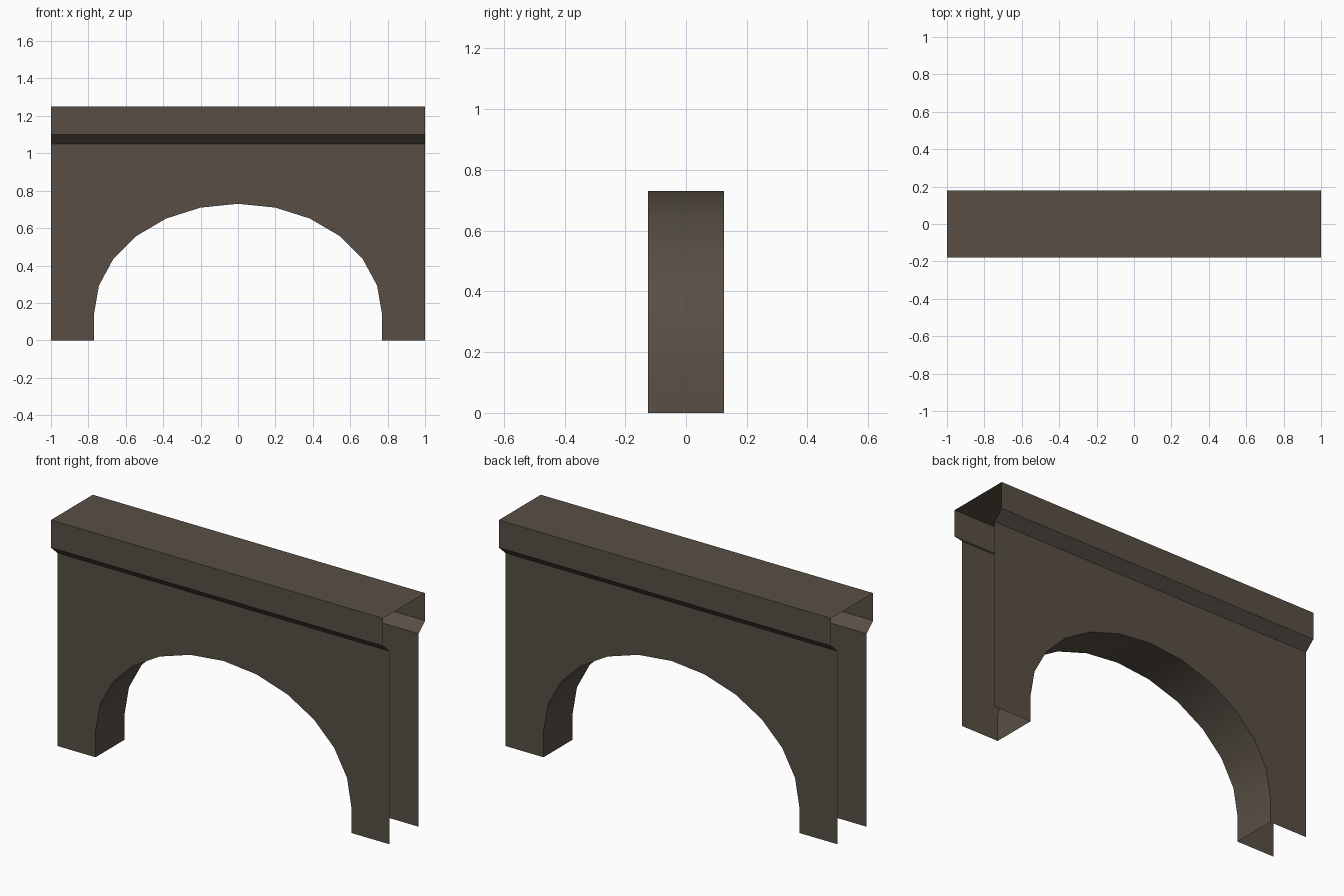
import bpy, bmesh, math

if "Cube" in bpy.data.objects:
    bpy.data.objects.remove(bpy.data.objects["Cube"])

stone = bpy.data.materials.new("dark brown stone")
stone.diffuse_color = (0.098, 0.078, 0.060, 1)
stone.use_nodes = True
stone.node_tree.nodes["Principled BSDF"].inputs["Base Color"].default_value = stone.diffuse_color

WALL_Y, CAP_Y = 0.125, 0.18


def make_object(name, faces):
    """Build one mesh object from a list of faces (each a list of points)."""
    bm = bmesh.new()
    for pts in faces:
        bm.faces.new([bm.verts.new(p) for p in pts])
    bmesh.ops.remove_doubles(bm, verts=bm.verts, dist=1e-5)
    me = bpy.data.meshes.new(name)
    bm.to_mesh(me)
    bm.free()
    me.materials.append(stone)
    ob = bpy.data.objects.new(name, me)
    bpy.context.collection.objects.link(ob)
    return ob


def sweep(profile, along):
    """Quads joining neighbouring profile points, given a point -> (start, end) rule."""
    ends = [along(p) for p in profile]
    return [[a[0], a[1], b[1], b[0]] for a, b in zip(ends, ends[1:])]


# Arch outline, left foot to right foot: short jambs and an elliptical curve
arch = [(-0.77, 0)]
for i in range(13):
    t = math.pi * (1 - i / 12)
    arch.append((0.77 * math.cos(t), 0.14 + 0.59 * math.sin(t)))
arch.append((0.77, 0))

# Front and back walls, pierced by the arch
outline = [(-1, 0)] + arch + [(1, 0), (1, 1.05), (-1, 1.05)]
make_object("front_wall", [[(x, -WALL_Y, z) for x, z in outline]])
make_object("back_wall", [[(x, WALL_Y, z) for x, z in reversed(outline)]])

# Underside of the arch, facing into the opening
soffit = make_object("arch_underside", sweep(
    arch, lambda p: ((p[0], WALL_Y, p[1]), (p[0], -WALL_Y, p[1]))))
bpy.context.view_layer.objects.active = soffit
soffit.select_set(True)
bpy.ops.object.shade_smooth_by_angle(angle=math.radians(30))

# Overhanging parapet cap, open at both ends
cap = [(-WALL_Y, 1.05), (-CAP_Y, 1.10), (-CAP_Y, 1.25),
       (CAP_Y, 1.25), (CAP_Y, 1.10), (WALL_Y, 1.05)]
make_object("parapet_cap", sweep(
    cap, lambda p: ((-1, p[0], p[1]), (1, p[0], p[1]))))
